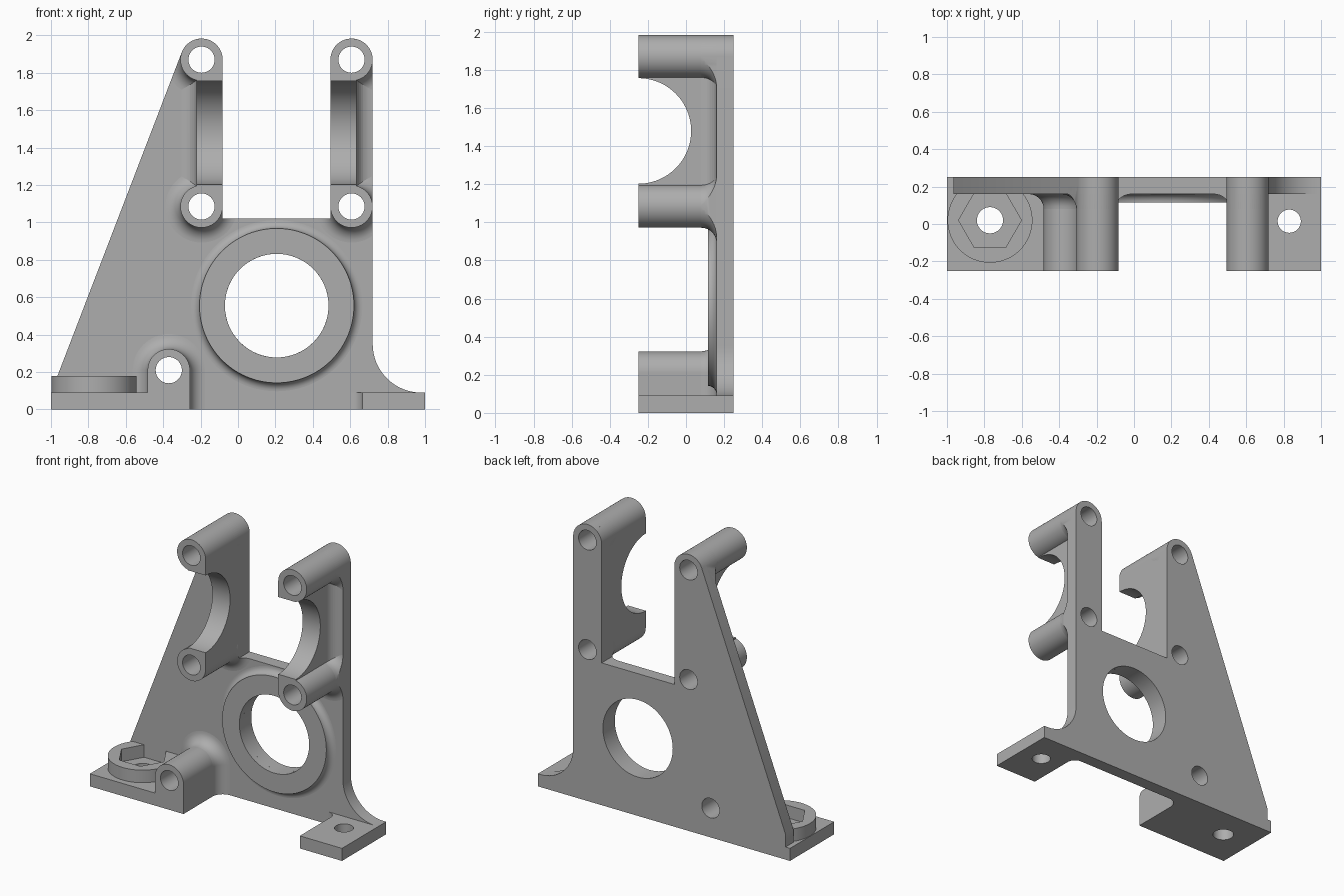
import bpy, bmesh
from math import cos, sin, pi, radians

if "Cube" in bpy.data.objects:
    bpy.data.objects.remove(bpy.data.objects["Cube"], do_unlink=True)

grey = bpy.data.materials.new("mid grey")
grey.use_nodes = True
grey.diffuse_color = (0.42, 0.42, 0.42, 1)
grey.node_tree.nodes["Principled BSDF"].inputs["Base Color"].default_value = (0.42, 0.42, 0.42, 1)

BACK, FACE, FRONT, INNER = 0.25, 0.16, -0.25, 0.2   # depths along y
BOSS, HOLE, COVE = 0.113, 0.07, 0.08                # boss, bore and fillet radii
LEFT_X, RIGHT_X, TOP_Z, LOW_Z = -0.195, 0.607, 1.87, 1.085
RING = (0.207, 0.555)
FOOT_BOSS = (-0.37, 0.21)
FOOT_H = 0.09


def arc(cx, cy, r, start, end, n):
    steps = [radians(start + (end - start) * i / n) for i in range(n + 1)]
    return [(cx + r * cos(a), cy + r * sin(a)) for a in steps]


def circle(cx, cy, r, n=64):
    return arc(cx, cy, r, 0, 360, n)[:-1]


def finish(name, bm):
    bmesh.ops.recalc_face_normals(bm, faces=bm.faces)
    mesh = bpy.data.meshes.new(name)
    bm.to_mesh(mesh)
    bm.free()
    mesh.materials.append(grey)
    obj = bpy.data.objects.new(name, mesh)
    bpy.context.collection.objects.link(obj)
    return obj


def prism(name, points, a, b, axis="y"):
    """Extrude a 2D outline from a to b along an axis."""
    place = {"x": lambda u, v, t: (t, u, v),
             "y": lambda u, v, t: (u, t, v),
             "z": lambda u, v, t: (u, v, t)}[axis]
    bm = bmesh.new()
    ends = [[bm.verts.new(place(u, v, t)) for u, v in points] for t in (a, b)]
    for loop in ends:
        bm.faces.new(loop)
    for i in range(len(points)):
        j = (i + 1) % len(points)
        bm.faces.new((ends[0][i], ends[0][j], ends[1][j], ends[1][i]))
    return finish(name, bm)


def box(name, x0, x1, y0, y1, z0, z1):
    return prism(name, [(x0, z0), (x1, z0), (x1, z1), (x0, z1)], y0, y1)


def lathe(name, centre, profile, n=64):
    """Turn a closed (radius, y) profile about a y axis."""
    bm = bmesh.new()
    rows = []
    for i in range(n):
        a = 2 * pi * i / n
        rows.append([bm.verts.new((centre[0] + r * cos(a), y, centre[1] + r * sin(a)))
                     for r, y in profile])
    for i in range(n):
        p, q = rows[i], rows[(i + 1) % n]
        for k in range(len(profile)):
            m = (k + 1) % len(profile)
            bm.faces.new((p[k], p[m], q[m], q[k]))
    return finish(name, bm)


def boolean(obj, tool, operation="DIFFERENCE"):
    mod = obj.modifiers.new("cut", "BOOLEAN")
    mod.operation, mod.solver, mod.object = operation, "EXACT", tool
    bpy.context.view_layer.objects.active = obj
    bpy.ops.object.modifier_apply(modifier=mod.name)


def cove_profile(r, f):
    curve = arc(r + f, FACE - f, f, 180, 90, 8)
    return [(r - 0.01, FACE - f)] + curve + [(r + f, INNER), (r - 0.01, INNER)]


def straight_cove(name, x, side, z0, z1, f=COVE):
    return prism(name, [(x + side * u, y) for u, y in cove_profile(0, f)], z0, z1, "z")


# Back plate outline, with the slot between the uprights
inner_l, inner_r, edge = LEFT_X + BOSS, RIGHT_X - BOSS, RIGHT_X + BOSS
outline = [(1, 0), (-0.965, 0), (-0.965, 0.18)]
outline += arc(LEFT_X, TOP_Z, BOSS, 157, 0, 24)
outline += [(inner_l, 1.02), (inner_r, 1.02)]
outline += arc(RIGHT_X, TOP_Z, BOSS, 180, 0, 28)
outline += arc(0.98, 0.35, 0.26, 180, 270, 16)
outline += [(1, FOOT_H)]
plate = prism("back_plate", outline, FACE, BACK)
clip = prism("outline_clip", outline, -0.4, 0.4)
parts = [plate]

# Bores that run front to back
corners = {"upper_left": (LEFT_X, TOP_Z), "lower_left": (LEFT_X, LOW_Z),
           "upper_right": (RIGHT_X, TOP_Z), "lower_right": (RIGHT_X, LOW_Z)}
bosses = dict(corners, foot=FOOT_BOSS)
bores = [prism("bore_cutter", circle(*c, HOLE), -0.5, 0.5) for c in bosses.values()]
ring_bore = prism("ring_bore_cutter", circle(*RING, 0.277), -0.5, 0.5)
cut = [plate]

# Tubular bosses and their fillets against the plate
for name, c in bosses.items():
    parts.append(lathe(name + "_boss", c, [(HOLE, FRONT), (BOSS, FRONT),
                                           (BOSS, INNER), (HOLE, INNER)]))
    fillet = lathe(name + "_boss_fillet", c, cove_profile(BOSS, COVE))
    boolean(fillet, clip, "INTERSECT")
    parts.append(fillet)

# Webs joining the bosses, with the round cradle cut out
cradle = prism("cradle_cutter", circle(FRONT, 1.48, 0.277, 96), -1, 1, "x")
for name, x0, x1, x, side in (("left", inner_l - 0.14, inner_l, inner_l - 0.14, -1),
                              ("right", inner_r, inner_r + 0.14, inner_r + 0.14, 1)):
    web = box(name + "_web", x0, x1, FRONT, INNER, LOW_Z, TOP_Z)
    boolean(web, cradle)
    cut += [web, straight_cove(name + "_web_fillet", x, side, LOW_Z, TOP_Z)]

# Block under the foot boss
bx, bz = FOOT_BOSS
cut.append(box("foot_boss_block", bx - BOSS, bx + BOSS, FRONT, INNER, 0, bz))
for side, name in ((-1, "left"), (1, "right")):
    parts.append(straight_cove("block_fillet_" + name, bx + side * BOSS, side, 0, bz))

for obj in cut:
    for bore in bores:
        boolean(obj, bore)
boolean(plate, ring_bore)
parts += cut[1:]

# Raised ring around the large opening
parts.append(lathe("bearing_ring", RING, [(0.277, 0.115), (0.413, 0.115),
                                          (0.413, INNER), (0.277, INNER)], 96))
parts.append(lathe("bearing_ring_fillet", RING, cove_profile(0.413, 0.045), 96))

# Feet, with the nut seat on one of them
nut = (-0.77, 0.02)
left_foot = box("nut_foot", -1, bx - BOSS + 0.01, FRONT, BACK, 0, FOOT_H)
seat = prism("nut_seat", circle(*nut, 0.227), FOOT_H - 0.01, 0.18, "z")
hexagon = prism("hexagon_cutter", circle(*nut, 0.168, 6), FOOT_H, 0.4, "z")
nut_bore = prism("nut_bore_cutter", circle(*nut, HOLE), -0.2, 0.4, "z")
boolean(seat, hexagon)
boolean(seat, nut_bore)
boolean(left_foot, nut_bore)
right_foot = box("plain_foot", 0.665, 1, FRONT, BACK, 0, FOOT_H)
foot_bore = prism("foot_bore_cutter", circle(0.83, 0.015, 0.062), -0.2, 0.4, "z")
boolean(right_foot, foot_bore)
parts += [left_foot, seat, right_foot,
          straight_cove("plain_foot_fillet", 0.665, -1, 0, FOOT_H, 0.06)]

# Remove the cutters, then shade the rounded faces
for tool in bores + [ring_bore, clip, cradle, hexagon, nut_bore, foot_bore]:
    bpy.data.objects.remove(tool, do_unlink=True)
bpy.ops.object.select_all(action="DESELECT")
for obj in parts:
    obj.select_set(True)
bpy.context.view_layer.objects.active = plate
bpy.ops.object.shade_smooth_by_angle(angle=radians(30))
